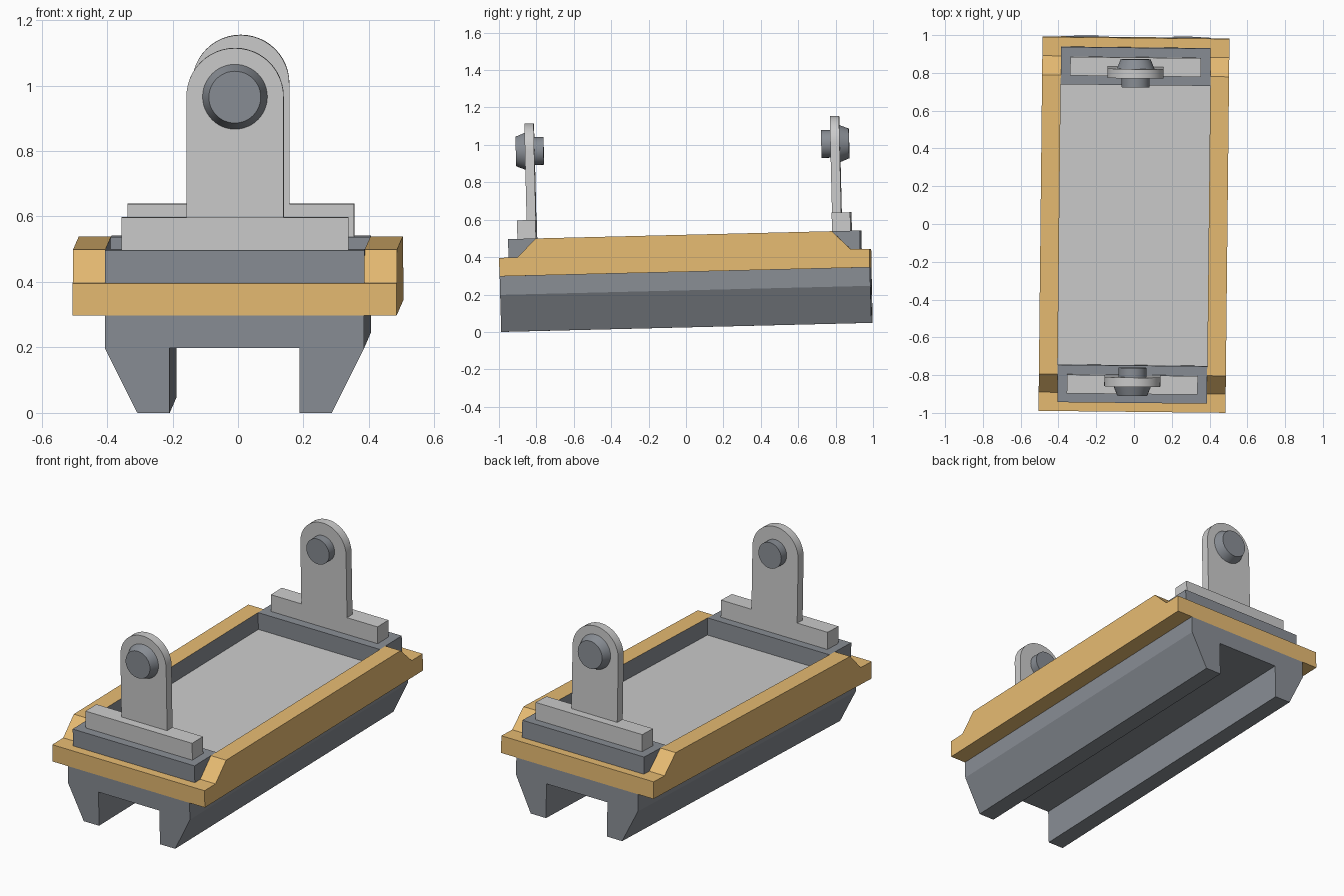
import bpy, bmesh, math
from mathutils import Matrix, Vector

if "Cube" in bpy.data.objects:
    bpy.data.objects.remove(bpy.data.objects["Cube"])

U = 0.099  # one design unit
# the whole model sits slightly pitched and yawed
PLACE = (Matrix.Translation((0, 0.005, 0.0243)) @ Matrix.Rotation(-0.0107, 4, 'Z')
         @ Matrix.Rotation(0.0245, 4, 'X') @ Matrix.Scale(U, 4))


def material(name, rgb):
    m = bpy.data.materials.new(name)
    m.diffuse_color = (*rgb, 1)
    m.use_nodes = True
    m.node_tree.nodes["Principled BSDF"].inputs["Base Color"].default_value = m.diffuse_color
    return m


yellow = material("yellow_paint", (0.8, 0.5, 0.17))
grey = material("grey_metal", (0.25, 0.27, 0.3))


def finish(name, bm, smooth=False):
    bmesh.ops.recalc_face_normals(bm, faces=bm.faces)
    bm.transform(PLACE)
    me = bpy.data.meshes.new(name)
    bm.to_mesh(me)
    bm.free()
    ob = bpy.data.objects.new(name, me)
    bpy.context.collection.objects.link(ob)
    if smooth:
        bpy.ops.object.select_all(action='DESELECT')
        ob.select_set(True)
        bpy.context.view_layer.objects.active = ob
        bpy.ops.object.shade_smooth_by_angle(angle=math.radians(30))
    return ob


def prism(name, pts, axis, a, b, smooth=False):
    """Extrude a profile along x (pts are y,z) or along y (pts are x,z)."""
    bm = bmesh.new()
    vs = [bm.verts.new((a, p, q) if axis == 'x' else (p, a, q)) for p, q in pts]
    f = bm.faces.new(vs)
    new = bmesh.ops.extrude_face_region(bm, geom=[f])["geom"]
    off = Vector((b - a, 0, 0)) if axis == 'x' else Vector((0, b - a, 0))
    bmesh.ops.translate(bm, vec=off, verts=[v for v in new if isinstance(v, bmesh.types.BMVert)])
    return finish(name, bm, smooth)


def box(name, x, y0, y1, z0, z1):
    return prism(name, [(-x, z0), (x, z0), (x, z1), (-x, z1)], 'y', y0, y1)


def pin(name, r0, r1, y0, y1, z):
    """Round pin along y, radius r0 at y0 and r1 at y1."""
    bm = bmesh.new()
    m = Matrix.Translation((0, (y0 + y1) / 2, z)) @ Matrix.Rotation(-math.pi / 2, 4, 'X')
    bmesh.ops.create_cone(bm, cap_ends=True, segments=48, radius1=r0, radius2=r1,
                          depth=y1 - y0, matrix=m)
    return finish(name, bm, True)


# hull with two sloped runners and a channel between them
half = [(4, 3), (4, 2), (3, 0), (2, 0), (2, 2)]
hull = prism("hull", half + [(-x, z) for x, z in reversed(half)], 'y', -10, 10)
hull.data.materials.append(grey)

# yellow rim: side profile extruded across, opened up in the middle
side = [(10, 3), (10, 4), (9, 4), (8, 5)]
rim = prism("rim", side + [(-y, z) for y, z in reversed(side)], 'x', -5, 5)
rim.data.materials.append(yellow)
rim.data.materials.append(grey)
cutter = box("rim_cutter", 4, -9.5, 9.5, 2, 6)
cutter.hide_render = True
cutter.data.materials.append(yellow)
cutter.data.materials.append(grey)
for p in cutter.data.polygons:
    p.material_index = 1
mod = rim.modifiers.new("opening", 'BOOLEAN')
mod.operation = 'DIFFERENCE'
mod.solver = 'EXACT'
mod.object = cutter
deps = bpy.context.evaluated_depsgraph_get()
cut_mesh = bpy.data.meshes.new_from_object(rim.evaluated_get(deps))
rim.modifiers.clear()
rim.data = cut_mesh
bpy.data.objects.remove(cutter)

# tray floor inside the rim
box("tray_floor", 4, -9.5, 9.5, 3, 4)

# end brackets, front and back
PIN_Z = 9.72
arch = [(-1.5, 6), (1.5, 6)] + [
    (1.5 * math.cos(math.pi * i / 24), PIN_Z + 1.5 * math.sin(math.pi * i / 24))
    for i in range(25)]
for s, end in ((-1, "front"), (1, "back")):
    block = box(end + "_block", 4, s * 7.5, s * 9.5, 4, 5)
    block.data.materials.append(grey)
    box(end + "_pedestal", 3.5, s * 8, s * 9, 5, 6)
    prism(end + "_post", arch, 'y', s * 8, s * 8.5, True)
    # tapered knob outside, plain pin inside
    if s < 0:
        knob = pin(end + "_knob", 0.8, 1, -9, -8.5, PIN_Z)
        stub = pin(end + "_pin", 0.75, 0.75, -8, -7.5, PIN_Z)
    else:
        knob = pin(end + "_knob", 1, 0.8, 8.5, 9, PIN_Z)
        stub = pin(end + "_pin", 0.75, 0.75, 7.5, 8, PIN_Z)
    for ob in (knob, stub):
        ob.data.materials.append(grey)
